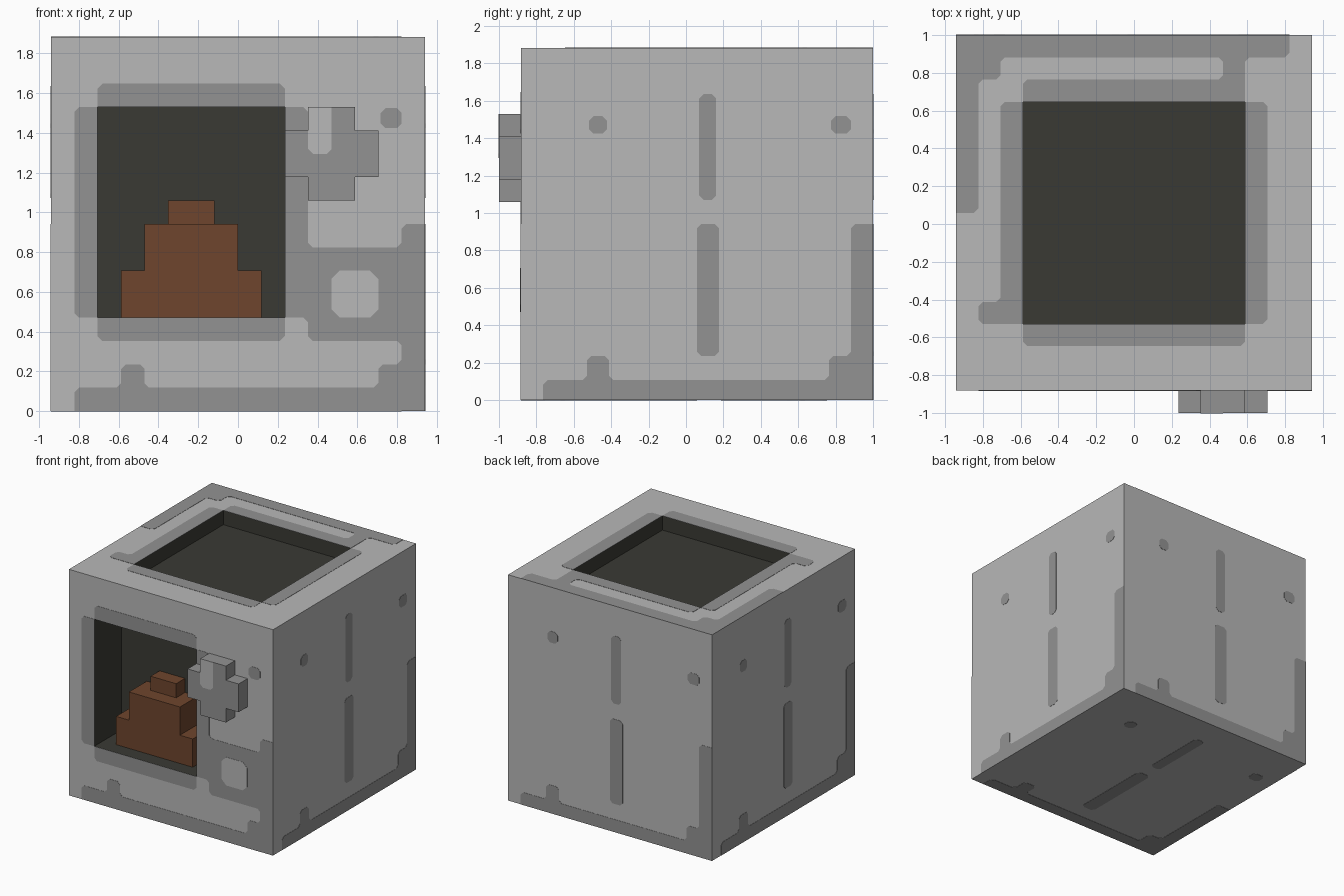
import bpy, bmesh
from mathutils import Vector

U = 2 / 17          # one block unit
N = 16              # units along each side of the cube
THIN = 0.002        # thickness of the painted plates
X, Y, Z = Vector((1, 0, 0)), Vector((0, 1, 0)), Vector((0, 0, 1))

if "Cube" in bpy.data.objects:
    bpy.data.objects.remove(bpy.data.objects["Cube"])


def material(name, rgb):
    m = bpy.data.materials.new(name)
    m.use_nodes = True
    m.diffuse_color = (*rgb, 1)
    m.node_tree.nodes["Principled BSDF"].inputs["Base Color"].default_value = (*rgb, 1)
    return m


LIGHT = material("light_stone", (0.48, 0.48, 0.48))
DARK = material("dark_stone", (0.29, 0.29, 0.29))
HOLLOW = material("hollow_black", (0.042, 0.042, 0.034))
BROWN = material("brown_earth", (0.156, 0.06, 0.026))


def finish(name, bm, *mats):
    bmesh.ops.remove_doubles(bm, verts=bm.verts, dist=1e-5)
    bmesh.ops.recalc_face_normals(bm, faces=bm.faces)
    mesh = bpy.data.meshes.new(name)
    bm.to_mesh(mesh)
    bm.free()
    for m in mats:
        mesh.materials.append(m)
    obj = bpy.data.objects.new(name, mesh)
    bpy.context.collection.objects.link(obj)


class Side:
    """A cube side with right and up axes as seen from outside."""

    def __init__(self, right, up):
        self.right, self.up, self.out = right, up, right.cross(up)
        self.centre = Vector((0, U / 2, N * U / 2))

    def at(self, a, b, height=0):
        h = N / 2
        return self.centre + U * ((a - h) * self.right + (b - h) * self.up
                                  + h * self.out) + height * self.out


SIDES = {"front": Side(X, Z), "right": Side(Y, Z), "back": Side(-X, Z),
         "left": Side(-Y, Z), "top": Side(X, Y), "bottom": Side(-X, Y)}


def rect(a0, b0, a1, b1):
    return [(a0, b0), (a1, b0), (a1, b1), (a0, b1)]


# Hollow body: plain sides, with framed recesses in the front and top
HOLES = {"front": (rect(2, 4, 10, 13), 3), "top": (rect(3, 3, 13, 13), 1)}


def add_face(bm, points, index=0):
    bm.faces.new([bm.verts.new(p) for p in points]).material_index = index


body = bmesh.new()
for key, side in SIDES.items():
    outer = [side.at(a, b) for a, b in rect(0, 0, N, N)]
    if key not in HOLES:
        add_face(body, outer)
        continue
    hole, depth = HOLES[key]
    rim = [side.at(a, b) for a, b in hole]
    floor = [side.at(a, b, -depth * U) for a, b in hole]
    for i in range(4):
        j = (i + 1) % 4
        add_face(body, [outer[i], outer[j], rim[j], rim[i]])
        add_face(body, [rim[i], rim[j], floor[j], floor[i]], 1)
    add_face(body, floor, 1)
finish("stone_body", body, LIGHT, HOLLOW)


# Painted patches: thin plates with clipped corners
def patches(name, side, outlines, mat, sharp=(), base=0, cut=0.2):
    bm = bmesh.new()
    for outline in outlines:
        pts = []
        for i, p in enumerate(outline):
            if p in sharp or {0, N} & set(p):
                pts.append(p)
                continue
            for q in (outline[i - 1], outline[(i + 1) % len(outline)]):
                d = (Vector(q) - Vector(p)).normalized() * cut
                pts.append((p[0] + d.x, p[1] + d.y))
        face = bm.faces.new([bm.verts.new(side.at(a, b, base)) for a, b in pts])
        new = bmesh.ops.extrude_face_region(bm, geom=[face])["geom"]
        bmesh.ops.translate(bm, vec=side.out * THIN,
                            verts=[v for v in new if isinstance(v, bmesh.types.BMVert)])
    finish(name, bm, mat)


front_hole = HOLES["front"][0]
patches("front_stains", SIDES["front"], [
    [(2, 13), (10, 13), (10, 14), (2, 14)],
    rect(1, 4, 2, 13), rect(2, 3, 10, 4),
    [(10, 4), (10, 13), (11, 13), (11, 7), (15, 7), (15, 8), (N, 8), (N, 0), (1, 0),
     (1, 1), (3, 1), (3, 2), (4, 2), (4, 1), (14, 1), (14, 2), (15, 2), (15, 3),
     (11, 3), (11, 4)],
    rect(14.1, 12.1, 15, 12.95)], DARK, front_hole)
patches("front_pale_spot", SIDES["front"], [rect(12, 4, 14, 6)], LIGHT,
        base=THIN, cut=0.35)

patches("top_stains", SIDES["top"], [
    [(0, 8), (1, 8), (1, 14), (2, 14), (2, 15), (12, 15), (12, 14), (3, 14),
     (3, 13), (13, 13), (13, 15), (15, 15), (15, N), (0, N)],
    [(3, 3), (3, 13), (2, 13), (2, 4), (1, 4), (1, 3)],
    rect(13, 3, 14, 13), rect(3, 2, 13, 3)], DARK, HOLES["top"][0] + [(13, 13)])

# Plain sides and underside share one pattern of slots, spots and a stepped base
for key in ("right", "back", "left", "bottom"):
    patches(key + "_stains", SIDES[key], [
        [(1, 0), (N, 0), (N, 8), (15, 8), (15, 2), (14, 2), (14, 0.9), (4, 0.9),
         (4, 2), (3, 2), (3, 0.9), (1, 0.9)],
        rect(8, 2, 9, 8), rect(8.1, 9.1, 8.87, 13.9),
        rect(3.1, 12.1, 3.9, 12.9), rect(14.1, 12.1, 15, 12.9)], DARK)


# Solid parts extruded inward from an outline in front of the cube
def prism(bm, outline, near, far):
    side = SIDES["front"]
    face = bm.faces.new([bm.verts.new(side.at(a, b, -near * U)) for a, b in outline])
    new = bmesh.ops.extrude_face_region(bm, geom=[face])["geom"]
    bmesh.ops.translate(bm, vec=Y * (far - near) * U,
                        verts=[v for v in new if isinstance(v, bmesh.types.BMVert)])


# Stepped heap in the front recess
heap = bmesh.new()
prism(heap, [(3, 4), (9, 4), (9, 6), (8, 6), (8, 8), (4, 8), (4, 6), (3, 6)], 1, 3)
finish("heap_base", heap, BROWN)
cap = bmesh.new()
prism(cap, rect(5, 8, 7, 9), 2, 3)
finish("heap_cap", cap, BROWN)

# Cross-shaped knob on the front, with a pale glint
knob = bmesh.new()
prism(knob, [(11, 9), (13, 9), (13, 10), (14, 10), (14, 12), (13, 12),
             (13, 13), (11, 13), (11, 12), (10, 12), (10, 10), (11, 10)], -1, 0)
finish("cross_knob", knob, DARK)
patches("knob_glint", SIDES["front"], [rect(11, 11, 12, 13)], LIGHT,
        sharp=[(11, 13), (12, 13)], base=U)
